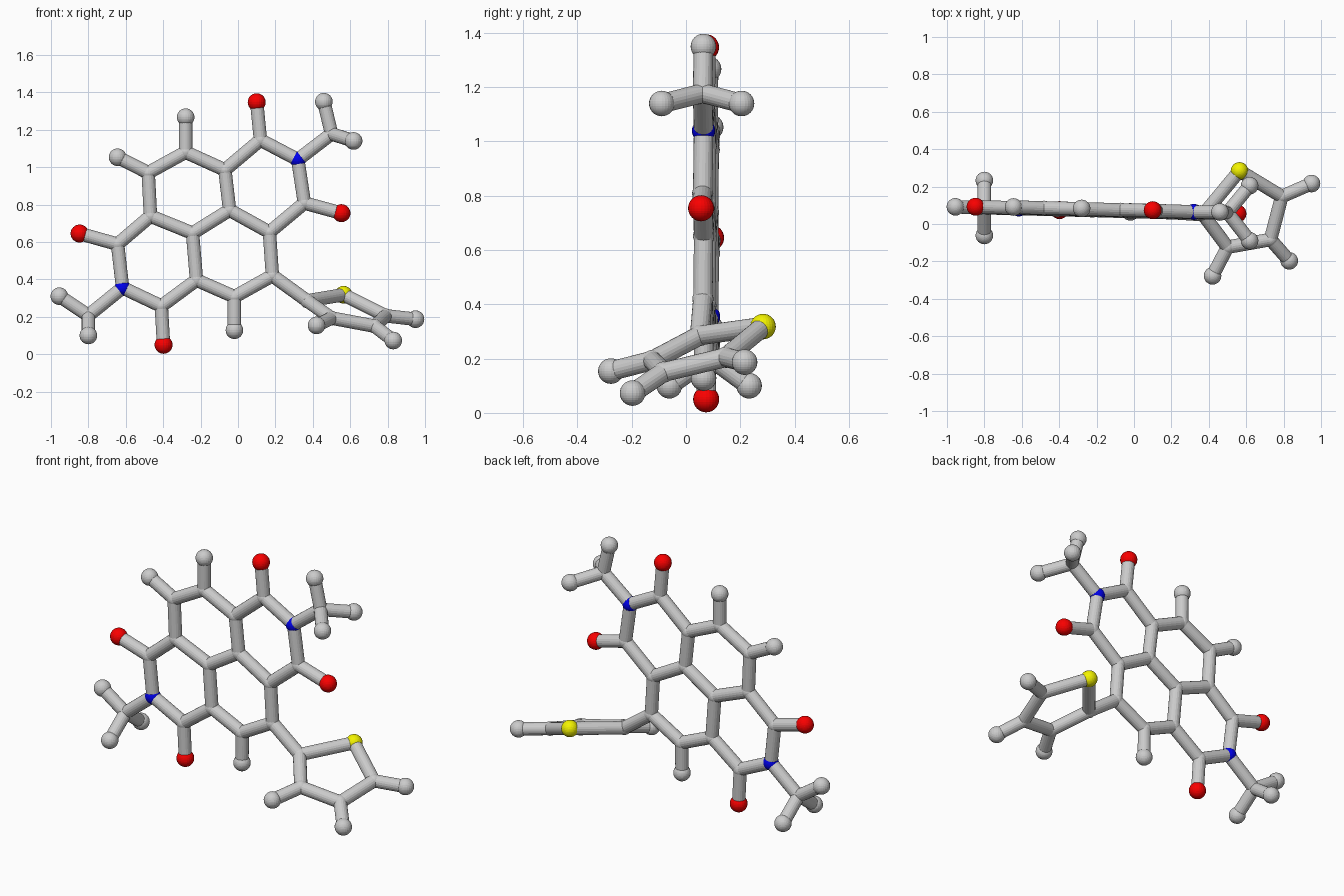
import bpy, bmesh
from mathutils import Vector, Matrix

if "Cube" in bpy.data.objects:
    bpy.data.objects.remove(bpy.data.objects["Cube"])

STICK = 0.036
RADIUS = {"carbon": 0.039, "nitrogen": 0.043, "oxygen": 0.048, "sulfur": 0.047, "hydrogen": 0.047}
COLOUR = {"nitrogen": (0.0, 0.0, 0.85, 1), "oxygen": (0.95, 0.0, 0.0, 1), "sulfur": (0.9, 0.9, 0.0, 1)}
MATS = {}
for kind, rgba in COLOUR.items():
    MATS[kind] = bpy.data.materials.new(kind)
    MATS[kind].diffuse_color = rgba


def finish(bm, name, mat=None):
    mesh = bpy.data.meshes.new(name)
    bm.to_mesh(mesh)
    bm.free()
    if mat:
        mesh.materials.append(mat)
    obj = bpy.data.objects.new(name, mesh)
    bpy.context.collection.objects.link(obj)


def flat(x, z, dy=0.0):
    # point on the slightly turned plane of the fused rings
    return Vector((x, 0.07 - 0.027 * x + 0.01 * (z - 0.7) + dy, z))


def atom(kind, name, p):
    bm = bmesh.new()
    bmesh.ops.create_uvsphere(bm, u_segments=24, v_segments=16, radius=RADIUS[kind],
                              matrix=Matrix.Translation(p))
    finish(bm, f"{kind}_{name}", MATS.get(kind))


def bond(a, b):
    p, q = pos[a], pos[b]
    d = q - p
    m = Matrix.Translation((p + q) / 2) @ d.to_track_quat("Z", "Y").to_matrix().to_4x4()
    bm = bmesh.new()
    bmesh.ops.create_cone(bm, cap_ends=True, segments=20, radius1=STICK, radius2=STICK,
                          depth=d.length, matrix=m)
    finish(bm, f"bond_{a}_{b}")


pos, kinds = {}, {}


def add(kind, name, p):
    pos[name], kinds[name] = Vector(p), kind


# fused ring carbons
for name, x, z in [("a", -.48, .97), ("b", -.28, 1.08), ("c", -.07, .985), ("d", .12, 1.145),
                   ("e", .355, .808), ("f", .168, .652), ("g", -.045, .77), ("h", -.468, .738),
                   ("i", -.243, .647), ("j", -.644, .588), ("k", -.41, .257), ("l", -.222, .396),
                   ("m", -.019, .307), ("n", .184, .42), ("methyl1", .50, 1.178),
                   ("methyl2", -.80, .207)]:
    add("carbon", name, flat(x, z))
# nitrogens and oxygens
add("nitrogen", "n1", flat(.32, 1.04))
add("nitrogen", "n2", flat(-.617, .355))
for name, x, z in [("o1", .10, 1.347), ("o2", .553, .754), ("o3", -.847, .645), ("o4", -.398, .05)]:
    add("oxygen", name, flat(x, z))
# hydrogens on the rings and the methyl groups
for name, x, z, dy in [("ha", -.644, 1.053, 0), ("hb", -.28, 1.267, 0), ("hm", -.019, .128, 0),
                       ("h1a", .459, 1.35, 0), ("h1b", .618, 1.14, .147), ("h1c", .618, 1.14, -.147),
                       ("h2a", -.955, .31, 0), ("h2b", -.80, .1, .147), ("h2c", -.80, .1, -.147)]:
    add("hydrogen", name, flat(x, z, dy))
# five sided side ring
add("carbon", "t2", (.37, .05, .285))
add("sulfur", "s", (.564, .284, .318))
add("carbon", "t5", (.79, .147, .205))
add("carbon", "t4", (.73, -.083, .15))
add("carbon", "t3", (.50, -.124, .193))
add("hydrogen", "ht5", (.949, .216, .187))
add("hydrogen", "ht4", (.83, -.197, .073))
add("hydrogen", "ht3", (.42, -.277, .154))

for name, p in pos.items():
    atom(kinds[name], name, p)

# sticks, as chains of joined atoms
for chain in ["ha a b c d n1 e f g c", "b hb", "d o1", "e o2", "a h i g", "h j n2 k l i",
              "j o3", "k o4", "l m n f", "m hm", "n t2 s t5 t4 t3 t2", "t5 ht5", "t4 ht4",
              "t3 ht3", "n1 methyl1 h1a", "h1b methyl1 h1c", "n2 methyl2 h2a", "h2b methyl2 h2c"]:
    names = chain.split()
    for a, b in zip(names, names[1:]):
        bond(a, b)

for m in bpy.data.materials:
    if m.users and not m.is_grease_pencil:
        m.use_nodes = True
        m.node_tree.nodes["Principled BSDF"].inputs["Base Color"].default_value = m.diffuse_color
